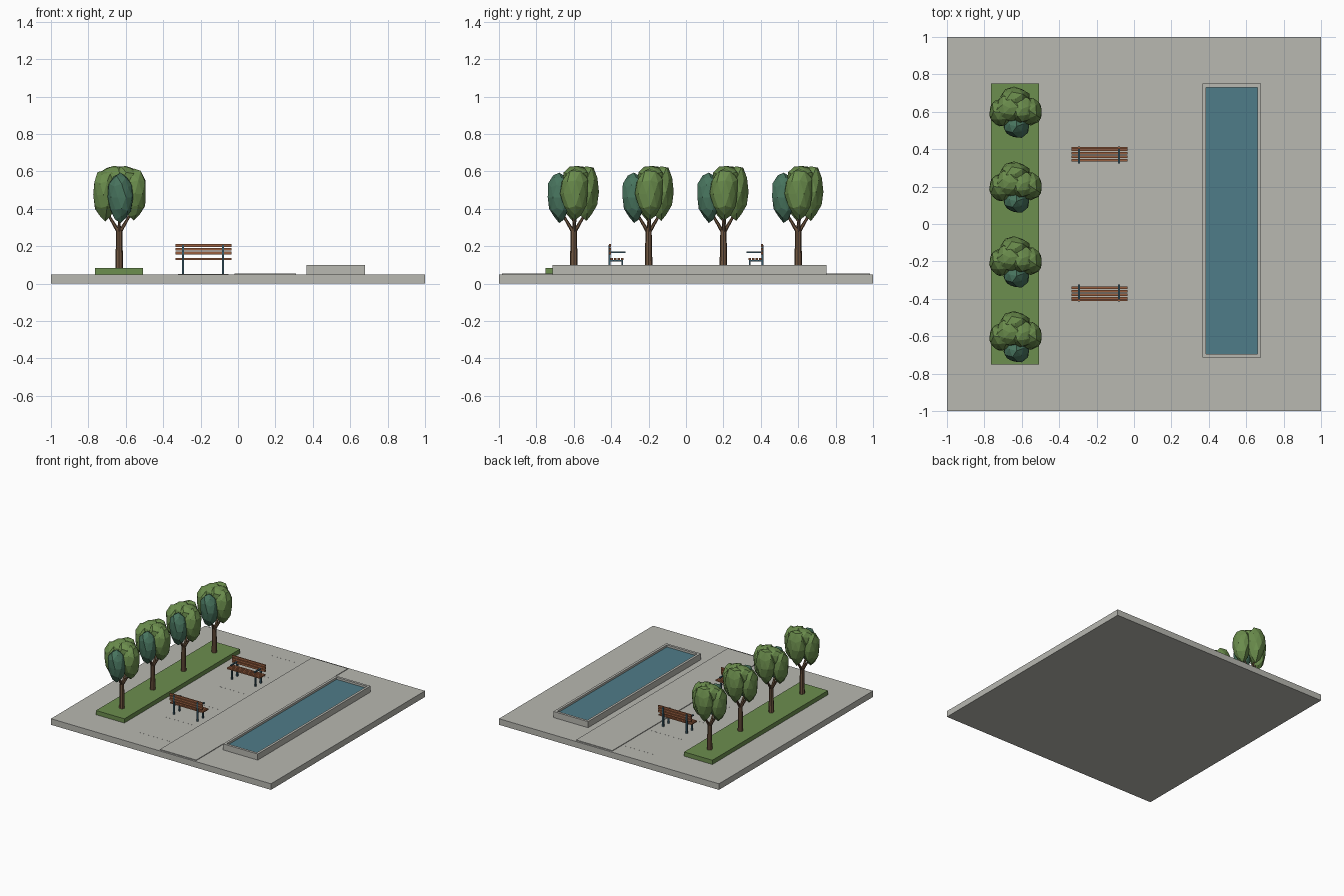
import bpy, bmesh, math, random
from mathutils import Vector, Matrix

if "Cube" in bpy.data.objects:
    bpy.data.objects.remove(bpy.data.objects["Cube"])


def srgb(r, g, b):
    return tuple((c / 255 / 12.92) if c < 11 else ((c / 255 + 0.055) / 1.055) ** 2.4
                 for c in (r, g, b)) + (1.0,)


def material(name, rgb):
    m = bpy.data.materials.new(name)
    m.diffuse_color = srgb(*rgb)
    m.use_nodes = True
    m.node_tree.nodes["Principled BSDF"].inputs["Base Color"].default_value = m.diffuse_color
    return m


CONCRETE = material("concrete", (184, 184, 177))
GRASS = material("grass green", (108, 142, 78))
LEAF = material("leaf green", (106, 140, 76))
LEAF_DARK = material("blue green leaf", (72, 116, 94))
BARK = material("bark brown", (112, 86, 64))
WOOD = material("bench wood", (152, 94, 62))
METAL = material("bench metal", (58, 92, 106))
WATER = material("water blue", (79, 124, 136))


def finish(bm, name, mat):
    bmesh.ops.recalc_face_normals(bm, faces=bm.faces)
    mesh = bpy.data.meshes.new(name)
    bm.to_mesh(mesh)
    bm.free()
    mesh.materials.append(mat)
    obj = bpy.data.objects.new(name, mesh)
    bpy.context.collection.objects.link(obj)
    return obj


def add_box(bm, x0, x1, y0, y1, z0, z1):
    size = Vector((x1 - x0, y1 - y0, z1 - z0))
    mid = Vector((x0 + x1, y0 + y1, z0 + z1)) / 2
    bmesh.ops.create_cube(bm, size=1, matrix=Matrix.Translation(mid) @ Matrix.Diagonal(size).to_4x4())


def boxes(name, mat, items):
    bm = bmesh.new()
    for b in items:
        add_box(bm, *b)
    return finish(bm, name, mat)


def add_limb(bm, a, b, r0, r1, sides):
    a, b = Vector(a), Vector(b)
    rot = (b - a).to_track_quat('Z', 'Y').to_matrix().to_4x4()
    bmesh.ops.create_cone(bm, cap_ends=True, segments=sides, radius1=r0, radius2=r1,
                          depth=(b - a).length, matrix=Matrix.Translation((a + b) / 2) @ rot)


# Ground slab, raised walkway and paving joints
boxes("ground_slab", CONCRETE, [(-1, 1, -1, 1, 0, 0.05)])
boxes("walkway", CONCRETE, [(-0.02, 0.31, -0.985, 0.985, 0.045, 0.055)])
boxes("paving_joints", CONCRETE,
      [(-0.32, -0.05, y - 0.002, y + 0.002, 0.048, 0.0505)
       for y in (-0.82, -0.485, -0.15, 0.185, 0.52, 0.855)])

# Planting bed
boxes("planting_bed", GRASS, [(-0.765, -0.508, -0.75, 0.75, 0.05, 0.085)])

# Pool: four rim walls around a sheet of water
X0, X1, Y0, Y1, T = 0.365, 0.68, -0.715, 0.75, 0.02
boxes("pool_rim", CONCRETE, [
    (X0, X0 + T, Y0, Y1, 0.05, 0.1), (X1 - T, X1, Y0, Y1, 0.05, 0.1),
    (X0 + T, X1 - T, Y0, Y0 + T, 0.05, 0.1), (X0 + T, X1 - T, Y1 - T, Y1, 0.05, 0.1)])
boxes("pool_water", WATER, [(X0 + T, X1 - T, Y0 + T, Y1 - T, 0.05, 0.083)])


# Benches: built facing -y with the back at y = +0.41, then mirrored
def bench(label, s):
    def span(x0, x1, y0, y1, z0, z1):
        ya, yb = sorted((s * y0, s * y1))
        return (x0, x1, ya, yb, z0, z1)
    slats = [span(-0.335, -0.035, y, y + 0.015, 0.127, 0.137) for y in (0.333, 0.352, 0.371, 0.39)]
    slats += [span(-0.335, -0.035, 0.402, 0.411, z, z + 0.016) for z in (0.155, 0.176, 0.197)]
    boxes(label + "_slats", WOOD, slats)
    frame = []
    for x in (-0.294, -0.08):
        a, b = x - 0.006, x + 0.006
        frame += [span(a, b, 0.405, 0.415, 0.05, 0.207),      # back post
                  span(a, b, 0.336, 0.346, 0.05, 0.128),      # front leg
                  span(a, b, 0.336, 0.41, 0.119, 0.127),      # seat bearer
                  span(a, b, 0.324, 0.41, 0.165, 0.173)]      # arm rest
    boxes(label + "_frame", METAL, frame)


bench("back_bench", 1)
bench("front_bench", -1)

# Tree meshes, shared by the whole row
bm = bmesh.new()
add_limb(bm, (0, 0, 0.08), (0, 0, 0.3), 0.021, 0.016, 8)
for tip in ((-0.065, 0, 0.38), (0.065, 0.01, 0.38), (0, -0.065, 0.38), (0, 0.065, 0.38)):
    add_limb(bm, (0, 0, 0.27), tip, 0.011, 0.006, 6)
trunk = finish(bm, "tree_trunk", BARK)


def add_clump(bm, centre, radii, seed):
    rng = random.Random(seed)
    spin = Matrix.Rotation(rng.uniform(0, math.pi), 4, 'Z')
    out = bmesh.ops.create_icosphere(bm, subdivisions=2, radius=1)
    for v in out["verts"]:
        p = (spin @ v.co) * rng.uniform(0.9, 1.05)
        # narrower towards the lower end
        k = 1 + 0.15 * p.z
        v.co = Vector(centre) + Vector((p.x * radii[0] * k, p.y * radii[1] * k, p.z * radii[2]))


bm = bmesh.new()
add_clump(bm, (-0.075, -0.005, 0.475), (0.068, 0.075, 0.137), 2)
add_clump(bm, (0.078, 0.005, 0.48), (0.07, 0.075, 0.14), 5)
add_clump(bm, (0.0, 0.068, 0.49), (0.08, 0.067, 0.148), 8)
add_clump(bm, (-0.03, 0.02, 0.545), (0.075, 0.075, 0.092), 11)
add_clump(bm, (0.035, 0.015, 0.55), (0.07, 0.075, 0.086), 14)
crown = finish(bm, "tree_crown", LEAF)

bm = bmesh.new()
add_clump(bm, (0.008, -0.078, 0.462), (0.072, 0.064, 0.135), 17)
front_clump = finish(bm, "tree_front_clump", LEAF_DARK)

for i, y in enumerate((-0.6, -0.2, 0.2, 0.6)):
    for part in (trunk, crown, front_clump):
        obj = part
        if i:
            obj = bpy.data.objects.new(f"{part.name}_{i + 1}", part.data)
            bpy.context.collection.objects.link(obj)
        obj.location = (-0.635, y, 0)
